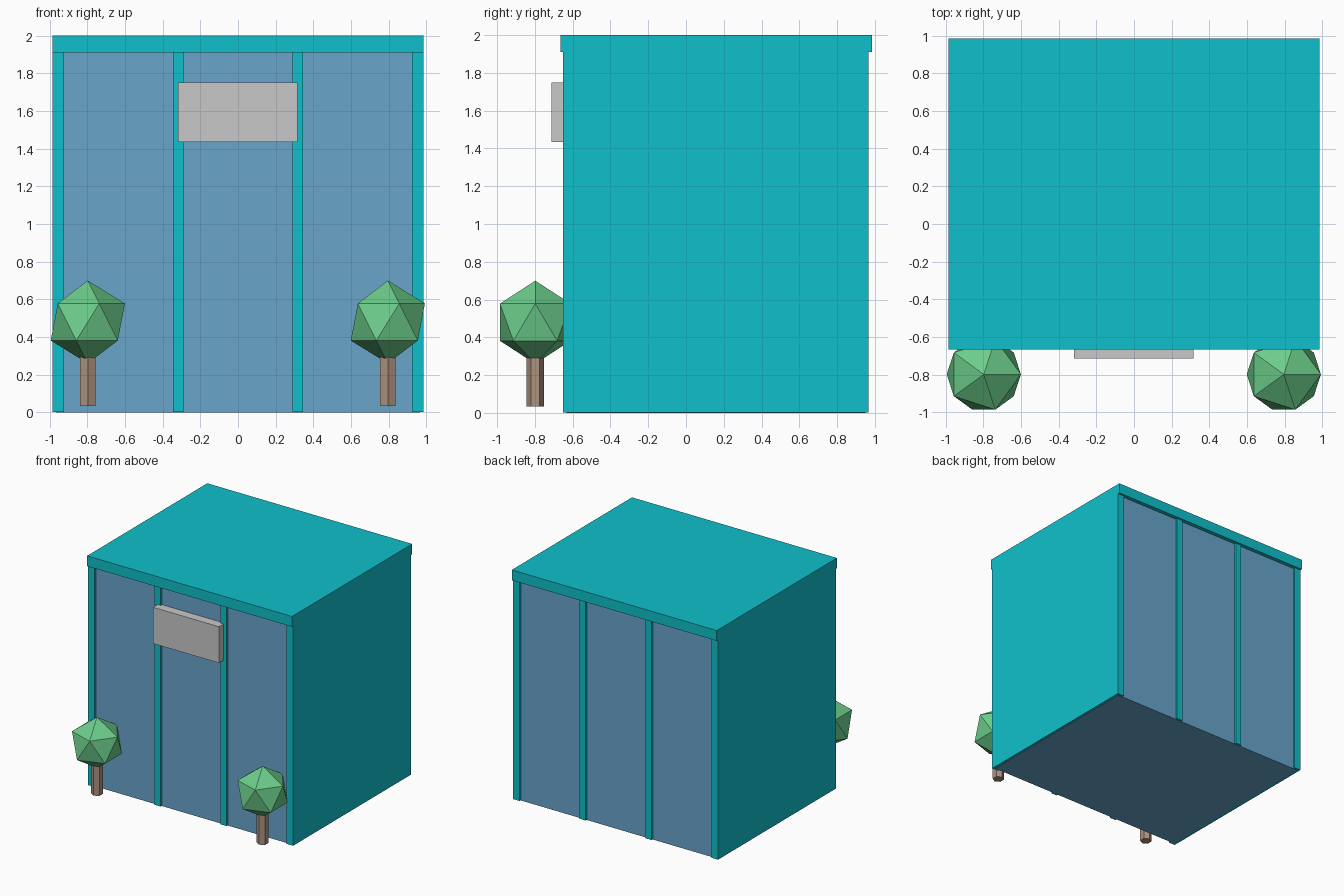
import bpy
from mathutils import Vector

default = bpy.data.objects.get("Cube")
if default:
    bpy.data.objects.remove(default, do_unlink=True)


def material(name, r, g, b):
    mat = bpy.data.materials.new(name)
    mat.use_nodes = True
    mat.diffuse_color = (r, g, b, 1)
    mat.node_tree.nodes["Principled BSDF"].inputs["Base Color"].default_value = (r, g, b, 1)
    return mat


TEAL = material("teal", 0.005, 0.53, 0.6)
BLUE = material("window blue", 0.138, 0.381, 0.597)
GREY = material("sign grey", 0.58, 0.58, 0.59)
GREEN = material("leaf green", 0.15, 0.61, 0.26)
BROWN = material("bark brown", 0.41, 0.29, 0.21)


def finish(name, mat):
    obj = bpy.context.object
    obj.name = name
    obj.data.materials.append(mat)
    return obj


def box(name, low, high, mat):
    """Box between two opposite corners."""
    low, high = Vector(low), Vector(high)
    bpy.ops.mesh.primitive_cube_add(size=1, location=(low + high) / 2)
    obj = finish(name, mat)
    obj.data.transform(obj.matrix_basis.to_3x3().to_4x4())
    for v in obj.data.vertices:
        v.co = [c * s for c, s in zip(v.co, high - low)]
    return obj


FRONT, BACK, EAVES = -0.65, 0.967, 1.91
HALF = 0.985

# Recessed glazed core, closed by the blue floor
box("glazed_core", (-0.965, FRONT + 0.017, 0), (0.965, BACK - 0.017, EAVES), BLUE)

# Overhanging flat roof
box("roof", (-HALF, FRONT - 0.015, EAVES), (HALF, BACK + 0.018, 2), TEAL)

# Side walls and window dividers, standing proud of the glass front and back
for side, s in (("left", 1), ("right", -1)):
    for part, inner, outer in (("wall", 0.922, HALF), ("divider", 0.288, 0.346)):
        x0, x1 = sorted((s * inner, s * outer))
        box(f"{side}_{part}", (x0, FRONT, 0.002), (x1, BACK, EAVES), TEAL)

# Blank sign board above the entrance
box("sign_board", (-0.318, -0.713, 1.435), (0.316, FRONT + 0.03, 1.75), GREY)

# Low-poly trees at the front corners
for side, x in (("left", 0.795), ("right", -0.797)):
    bpy.ops.mesh.primitive_cylinder_add(vertices=6, radius=0.047, depth=0.3,
                                        location=(x, -0.798, 0.185))
    finish(f"{side}_tree_trunk", BROWN)
    bpy.ops.mesh.primitive_ico_sphere_add(subdivisions=1, radius=0.22,
                                          location=(x, -0.798, 0.48))
    finish(f"{side}_tree_crown", GREEN)
